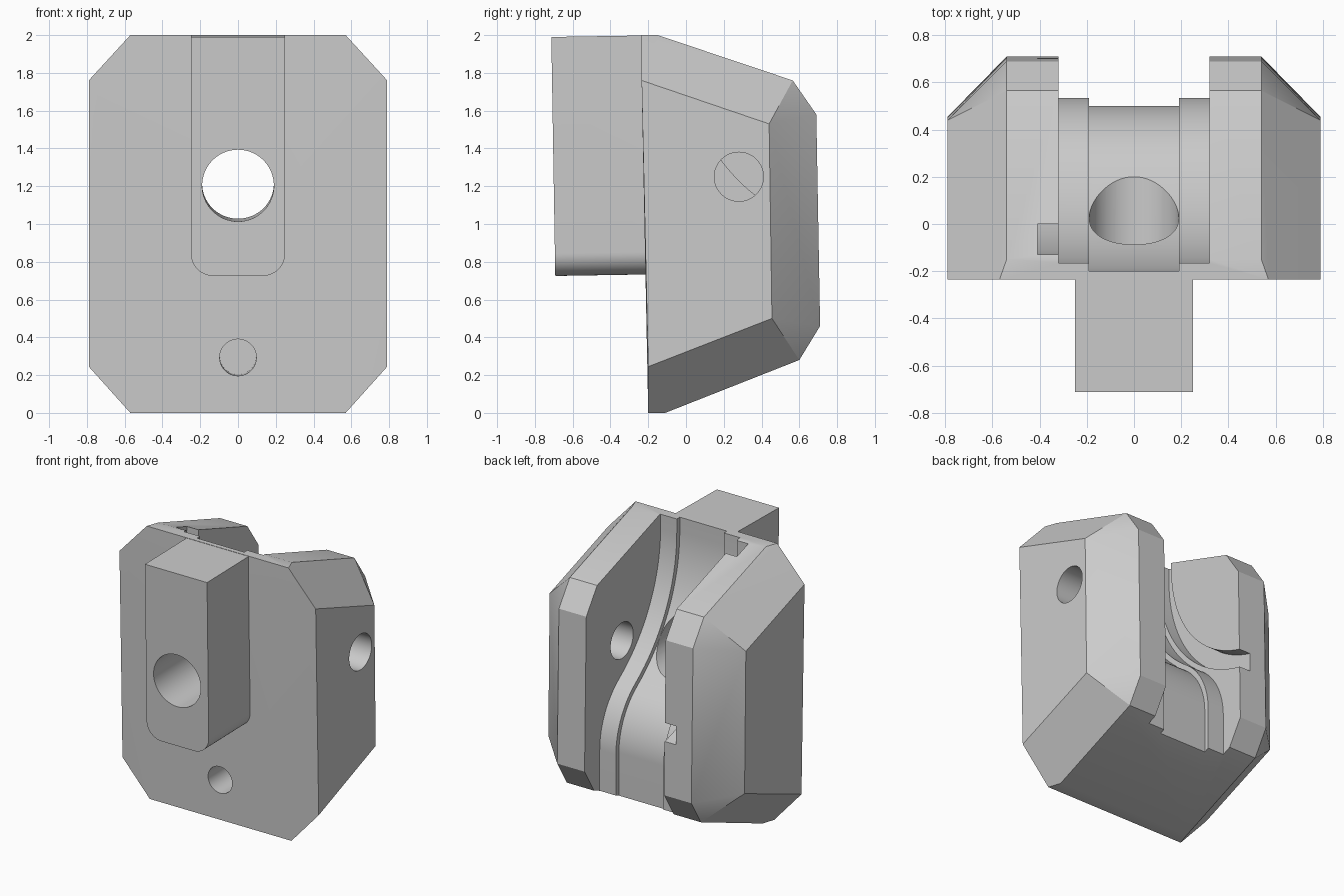
import bpy, bmesh
from math import sin, cos, radians, atan2
from mathutils import Vector

if "Cube" in bpy.data.objects:
    bpy.data.objects.remove(bpy.data.objects["Cube"], do_unlink=True)

LEAN = 0.0165                      # slight forward lean of the whole block
AXIS = Vector((0, 1, LEAN))        # direction square to the front face

grey = bpy.data.materials.new("plain grey")
grey.use_nodes = True
colour = (0.6, 0.6, 0.6, 1)
grey.diffuse_color = colour
grey.node_tree.nodes["Principled BSDF"].inputs["Base Color"].default_value = colour


def finish(name, bm):
    bmesh.ops.recalc_face_normals(bm, faces=bm.faces)
    mesh = bpy.data.meshes.new(name)
    bm.to_mesh(mesh)
    bm.free()
    mesh.materials.append(grey)
    obj = bpy.data.objects.new(name, mesh)
    bpy.context.collection.objects.link(obj)
    return obj


def extrude(name, outline, direction):
    bm = bmesh.new()
    near = [bm.verts.new(p) for p in outline]
    far = [bm.verts.new(Vector(p) + Vector(direction)) for p in outline]
    bm.faces.new(near)
    bm.faces.new(far)
    for i in range(len(near)):
        j = (i + 1) % len(near)
        bm.faces.new((near[i], near[j], far[j], far[i]))
    return finish(name, bm)


def side_prism(name, profile, x0, x1):
    return extrude(name, [(x0, y, z) for y, z in profile], (x1 - x0, 0, 0))


def arc(centre, radius, start, end, steps=32):
    angles = [radians(start + (end - start) * i / steps) for i in range(steps + 1)]
    return [(centre[0] + radius * cos(a), centre[1] + radius * sin(a)) for a in angles]


def front_bore(name, z, radius, y, length):
    ring = arc((0, z), radius, 0, 360, 64)[:-1]
    return extrude(name, [(a, y + LEAN * (z - b), b) for a, b in ring], AXIS * length)


def combine(target, tool, operation):
    tool.hide_render = True
    mod = target.modifiers.new(tool.name, 'BOOLEAN')
    mod.operation = operation
    mod.solver = 'EXACT'
    mod.object = tool
    bpy.context.view_layer.objects.active = target
    bpy.ops.object.modifier_apply(modifier=mod.name)
    bpy.data.objects.remove(tool, do_unlink=True)


# Chamfered block, as the hull of its mirrored side outlines
outlines = {
    0.79: [(-0.235, 1.76), (0.44, 1.53), (0.455, 0.5), (-0.2, 0.245)],
    0.57: [(-0.235, 2), (-0.2, 0)],
    0.54: [(-0.15, 2), (0.565, 1.76), (0.69, 1.58), (0.71, 0.46), (0.6, 0.28), (-0.11, 0)],
}
bm = bmesh.new()
for x, points in outlines.items():
    for side in (-1, 1):
        for y, z in points:
            bm.verts.new((side * x, y, z))
bmesh.ops.convex_hull(bm, input=bm.verts)
bmesh.ops.delete(bm, geom=[v for v in bm.verts if not v.link_faces], context='VERTS')
bmesh.ops.dissolve_limit(bm, angle_limit=radians(1), verts=bm.verts, edges=bm.edges)
body = finish("clamp_body", bm)

# Front tongue with rounded lower corners
outline = [(0.25, 1.99), (-0.25, 1.99)]
outline += arc((-0.13, 0.845), 0.12, 180, 270, 12) + arc((0.13, 0.845), 0.12, 270, 360, 12)
tongue = extrude("front_tongue", [(x, -0.713 + LEAN * (1.99 - z), z) for x, z in outline],
                 AXIS * 0.52)
combine(body, tongue, 'UNION')

# Stepped rear channel with an S-shaped floor
upper, lower = (0.95, 1.9), (0, 0.55)
bend = atan2(upper[1] - lower[1], upper[0] - lower[0]) * 180 / 3.14159265


def channel(name, half_width, step):
    profile = [(1.5, 2.3), (upper[0] - 1.15 + step, 2.3)]
    profile += arc(upper, 1.15 - step, 180, 180 + bend)
    profile += arc(lower, 0.5 + step, bend, 0)[1:]
    profile += [(0.5 + step, -0.3), (1.5, -0.3)]
    return side_prism(name, profile, -half_width, half_width)


combine(body, channel("wide_channel", 0.32, 0.035), 'DIFFERENCE')
combine(body, channel("deep_channel", 0.19, 0), 'DIFFERENCE')

# Curved slot in the inner wall of the right cheek
slot = [(upper[0] - 1.08, 2.3)] + arc(upper, 1.08, 180, 272)
slot += arc(upper, 0.95, 272, 180) + [(upper[0] - 0.95, 2.3)]
combine(body, side_prism("curved_slot", slot, -0.41, -0.25), 'DIFFERENCE')

# Main bore, blind screw hole and left cheek hole
combine(body, front_bore("main_bore", 1.2, 0.19, -0.9, 2), 'DIFFERENCE')
combine(body, front_bore("screw_hole", 0.29, 0.097, -0.4, 0.6), 'DIFFERENCE')
cheek = arc((0.28, 1.25), 0.13, 0, 360, 48)[:-1]
combine(body, side_prism("cheek_hole", cheek, 0.25, 1), 'DIFFERENCE')

# Smooth the curves, keep the edges sharp
bpy.ops.object.select_all(action='DESELECT')
body.select_set(True)
bpy.context.view_layer.objects.active = body
bpy.ops.object.shade_smooth_by_angle(angle=radians(25))
